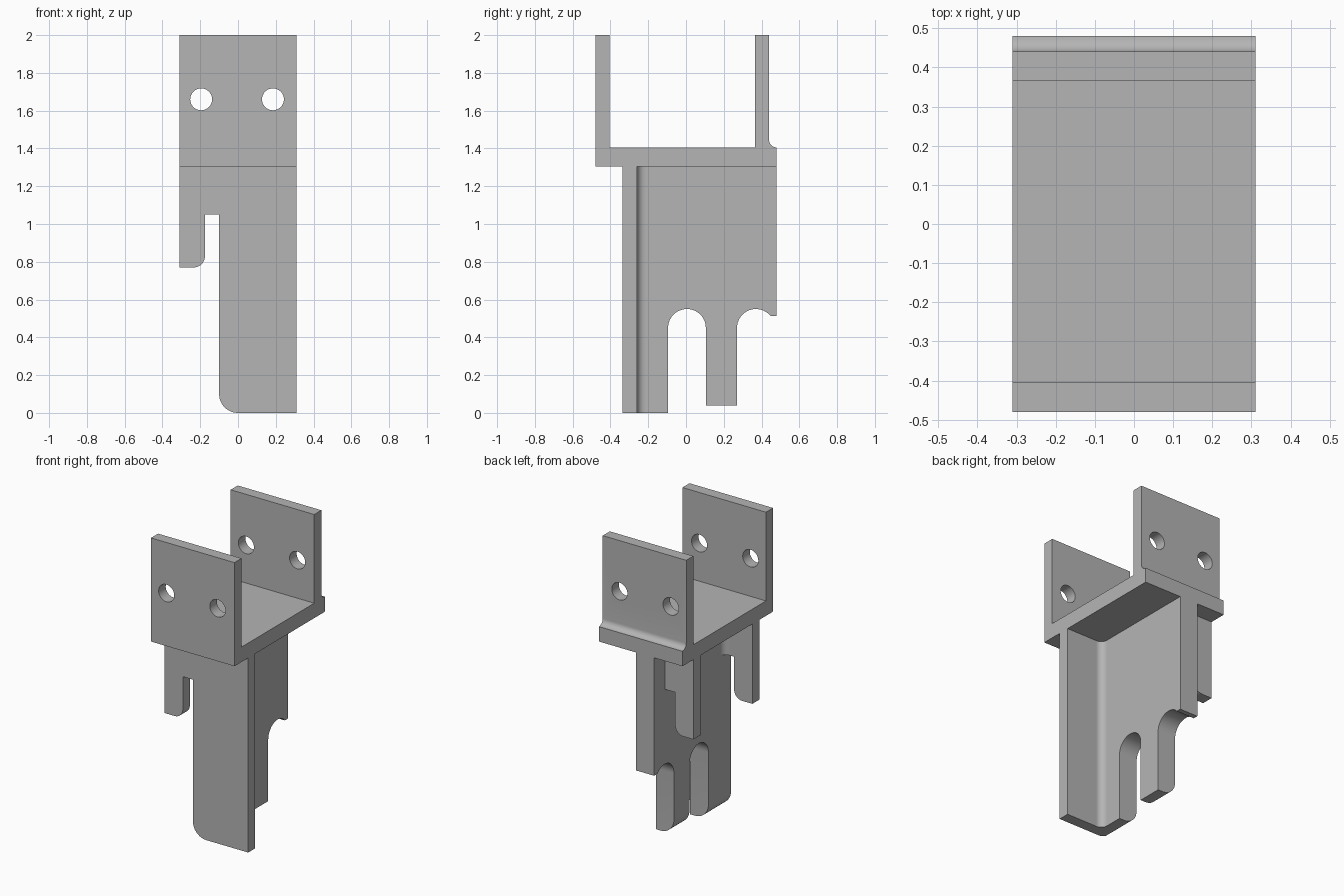
import bpy, bmesh
from math import cos, sin, radians

cube = bpy.data.objects.get("Cube")
if cube:
    bpy.data.objects.remove(cube, do_unlink=True)

grey = bpy.data.materials.new("plain grey")
grey.use_nodes = True
colour = (0.46, 0.46, 0.46, 1)
grey.diffuse_color = colour
grey.node_tree.nodes["Principled BSDF"].inputs["Base Color"].default_value = colour

HALF, DECK, FLOOR = 0.31, 1.305, 1.405   # half width, bracket underside and inner floor


def arc(cx, cy, r, start, end, steps=14):
    angles = [radians(start + (end - start) * i / steps) for i in range(steps + 1)]
    return [(cx + r * cos(a), cy + r * sin(a)) for a in angles]


def prism(name, points, axis, lo, hi, round_edge=None):
    """Extrude a 2D outline along an axis; optionally round chosen edges."""
    place = {"x": lambda p, a: (a, p[0], p[1]),
             "y": lambda p, a: (p[0], a, p[1]),
             "z": lambda p, a: (p[0], p[1], a)}[axis]
    bm = bmesh.new()
    rings = [[bm.verts.new(place(p, a)) for p in points] for a in (lo, hi)]
    for ring in rings:
        bm.faces.new(ring)
    n = len(points)
    for i in range(n):
        j = (i + 1) % n
        bm.faces.new((rings[0][i], rings[0][j], rings[1][j], rings[1][i]))
    bmesh.ops.recalc_face_normals(bm, faces=bm.faces[:])
    if round_edge:
        edges = [e for e in bm.edges if all(round_edge(v.co) for v in e.verts)]
        bmesh.ops.bevel(bm, geom=edges, offset=0.1, segments=12,
                        profile=0.5, affect="EDGES")
    mesh = bpy.data.meshes.new(name)
    bm.to_mesh(mesh)
    bm.free()
    mesh.materials.append(grey)
    obj = bpy.data.objects.new(name, mesh)
    bpy.context.collection.objects.link(obj)
    return obj


# U-shaped bracket with a concave fillet outside the back wall
bracket_outline = ([(-0.48, 2), (-0.48, DECK), (0.48, DECK)]
                   + arc(0.48, 1.445, 0.04, 270, 180, 8)
                   + [(0.44, 2), (0.365, 2), (0.365, FLOOR),
                      (-0.405, FLOOR), (-0.405, 2)])
bracket = prism("bracket", bracket_outline, "x", -HALF, HALF)

# Bolt holes through both walls
for i, x in enumerate((-0.195, 0.185)):
    cutter = prism(f"hole_cutter_{i}", arc(x, 1.66, 0.058, 0, 350, 35), "y", -1, 1)
    cutter.hide_render = True
    cutter.hide_set(True)
    mod = bracket.modifiers.new("bolt_hole", "BOOLEAN")
    mod.operation, mod.solver, mod.object = "DIFFERENCE", "EXACT", cutter
    bpy.context.view_layer.objects.active = bracket
    bpy.ops.object.modifier_apply(modifier=mod.name)
    bpy.data.objects.remove(cutter, do_unlink=True)

# Front plate and back tab share the same short rounded tab and slot
tab = ([(-HALF, DECK), (-HALF, 0.77)] + arc(-0.235, 0.83, 0.06, 270, 360)
       + [(-0.175, 1.05), (-0.1, 1.05)])
front_plate = prism("front_plate",
                    tab + arc(0, 0.1, 0.1, 180, 270, 12) + [(HALF, 0), (HALF, DECK)],
                    "y", -0.335, -0.26)
back_tab = prism("back_tab", tab + [(-0.1, DECK)], "y", 0.285, 0.365)

# Central web with two arched notches and a rounded lower edge
web_outline = ([(-0.26, DECK), (-0.26, 0), (-0.095, 0)]
               + arc(0.005, 0.45, 0.1, 180, 0, 20)
               + [(0.105, 0.04), (0.27, 0.04)]
               + arc(0.37, 0.45, 0.1, 180, 40, 16)
               + [(0.48, 0.514), (0.48, DECK)])
web = prism("central_web", web_outline, "x", -0.1, 0.035,
            lambda co: co.z < 0.05 and co.x < 0)

# Concave fillets joining the web to the front plate
R = 0.045
right_fillet = prism("web_fillet_long",
                     [(0.035, -0.26)] + arc(0.035 + R, -0.26 + R, R, 270, 180, 10),
                     "z", 0, DECK)
left_fillet = prism("web_fillet_short",
                    [(-0.1, -0.26)] + arc(-0.1 - R, -0.26 + R, R, 270, 360, 10),
                    "z", 1.05, DECK)

# Smooth the curved faces, keep the edges sharp
bpy.ops.object.select_all(action="DESELECT")
for part in (bracket, front_plate, back_tab, web, right_fillet, left_fillet):
    part.select_set(True)
bpy.context.view_layer.objects.active = bracket
bpy.ops.object.shade_smooth_by_angle(angle=radians(30))
